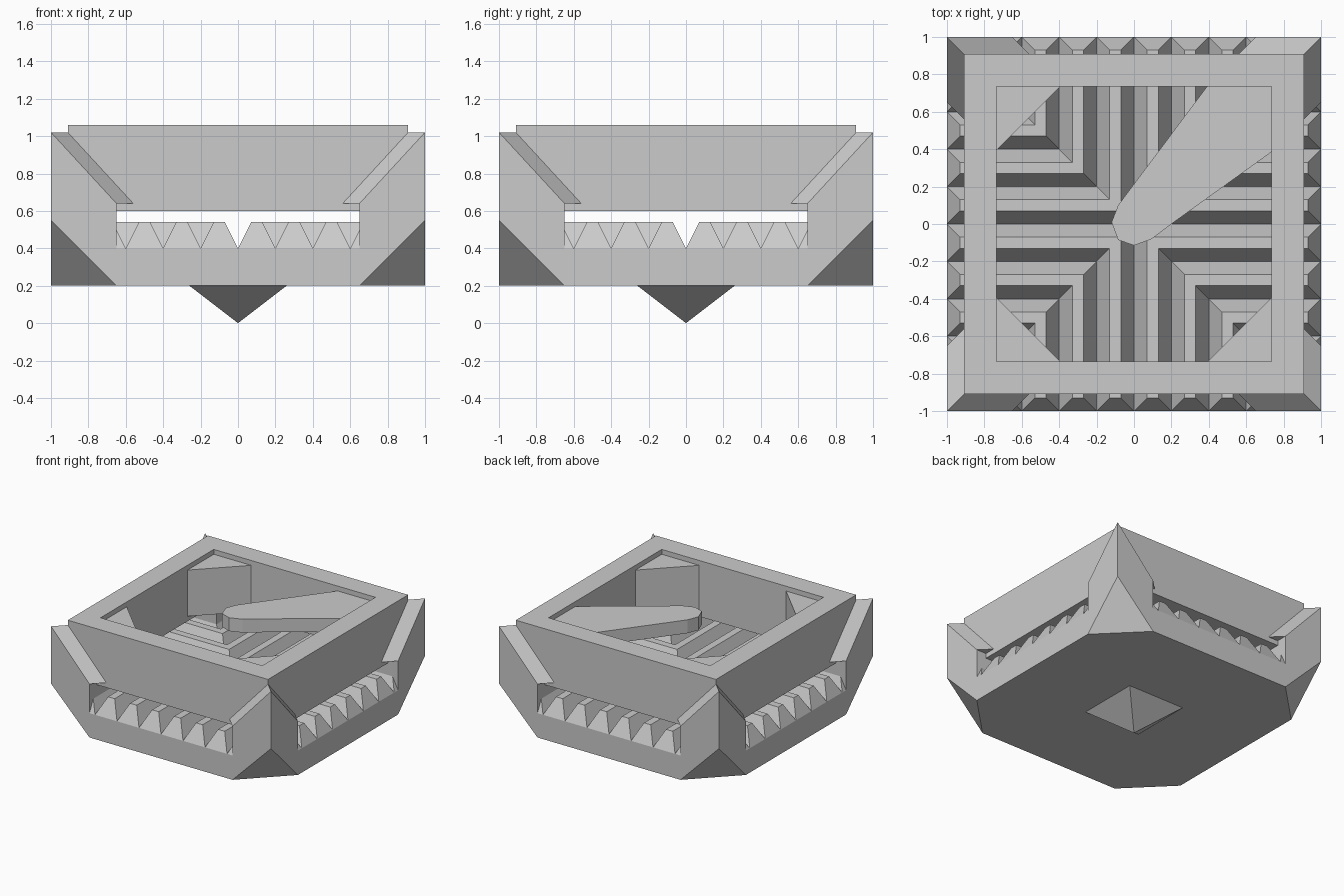
import bpy, bmesh, math

if "Cube" in bpy.data.objects:
    bpy.data.objects.remove(bpy.data.objects["Cube"])


def add_object(name, bm):
    mesh = bpy.data.meshes.new(name)
    bm.to_mesh(mesh)
    bm.free()
    obj = bpy.data.objects.new(name, mesh)
    bpy.context.collection.objects.link(obj)
    return obj


def hull(name, points):
    bm = bmesh.new()
    for p in points:
        bm.verts.new(p)
    bmesh.ops.convex_hull(bm, input=bm.verts)
    bmesh.ops.dissolve_limit(bm, angle_limit=0.01, verts=bm.verts, edges=bm.edges)
    bmesh.ops.recalc_face_normals(bm, faces=bm.faces)
    return add_object(name, bm)


def prism(name, outline, z0, z1):
    bm = bmesh.new()
    face = bm.faces.new([bm.verts.new((x, y, z0)) for x, y in outline])
    ext = bmesh.ops.extrude_face_region(bm, geom=[face])["geom"]
    for v in ext:
        if isinstance(v, bmesh.types.BMVert):
            v.co.z = z1
    bmesh.ops.recalc_face_normals(bm, faces=bm.faces)
    return add_object(name, bm)


SIGNS = [(sx, sy) for sx in (-1, 1) for sy in (-1, 1)]

# Base slab whose corners are undercut at an angle
hull("base", [(sx * x, sy * y, z) for sx, sy in SIGNS
              for x, y, z in ((.65, 1, .2), (1, .65, .2), (.85, 1, .4), (1, .85, .4))])

# Point underneath
hull("bottom_point", [(0, 0, 0)] + [(sx * .26, sy * .26, .2) for sx, sy in SIGNS])

# Corner posts, sloped ridges on top of them and gussets inside the frame
post = [(.65, 1, .4), (1, .65, .4), (.65, .65, .4), (.85, 1, .4), (1, .85, .4), (1, 1, .55),
        (1, 1, .64), (.65, 1, .64), (1, .65, .64), (.65, .65, .64)]
ridge = [(x - d, y - d, z) for d in (0, .14)
         for x, y, z in ((.65, 1, .64), (1, .65, .64), (1, 1, .64), (1, 1, 1.02))]
gusset = [(x, y, z) for z in (.64, 1.02) for x, y in ((.35, .78), (.78, .35), (.78, .78))]
for sx, sy in SIGNS:
    for name, pts in (("corner_post", post), ("corner_ridge", ridge), ("corner_gusset", gusset)):
        hull(name, [(sx * x, sy * y, z) for x, y, z in pts])

# Square upper frame
bm = bmesh.new()
loops = [[bm.verts.new((sx * r, sy * r, z)) for sx, sy in ((-1, -1), (1, -1), (1, 1), (-1, 1))]
         for r, z in ((.91, .6), (.91, 1.06), (.735, 1.06), (.735, .6))]
for k in range(4):
    a, b = loops[k], loops[(k + 1) % 4]
    for i in range(4):
        j = (i + 1) % 4
        bm.faces.new((a[i], a[j], b[j], b[i]))
bmesh.ops.recalc_face_normals(bm, faces=bm.faces)
add_object("upper_frame", bm)

# Arm reaching from one corner to the centre
prism("arm", [(.39, .735), (-.085, .1), (-.12, .01), (-.085, -.085), (0, -.115),
              (.095, -.08), (.2, 0), (.735, .385), (.78, .42), (.78, .78), (.42, .78)], .91, 1.02)


# Ridged floor: V grooves that turn at the diagonals, ends sloped
def groove(t):
    k = abs(t - round(t / .2) * .2)
    return .4 + min(.14, 2 * k)


def height(x, y):
    lo, hi = sorted((abs(x), abs(y)))
    return min(groove(lo), .4 + 2 * (1 - hi))


cuts = [.2 * k + d for k in range(-5, 5) for d in (0, .07, .13)] + [1.0]
bm = bmesh.new()
grid = [[bm.verts.new((x, y, height(x, y))) for y in cuts] for x in cuts]
for i in range(len(cuts) - 1):
    for j in range(len(cuts) - 1):
        cx, cy = (cuts[i] + cuts[i + 1]) / 2, (cuts[j] + cuts[j + 1]) / 2
        if min(abs(cx), abs(cy)) > .67:
            continue
        q = [grid[i][j], grid[i + 1][j], grid[i + 1][j + 1], grid[i][j + 1]]
        mean = sum(v.co.z for v in q) / 4
        odd = max(range(4), key=lambda n: abs(q[n].co.z - mean))
        q = q[odd:] + q[:odd]
        bm.faces.new(q[:3])
        bm.faces.new((q[0], q[2], q[3]))
bmesh.ops.delete(bm, geom=[v for v in bm.verts if not v.link_faces], context='VERTS')
bmesh.ops.dissolve_limit(bm, angle_limit=0.01, verts=bm.verts, edges=bm.edges)
add_object("ridged_floor", bm)
